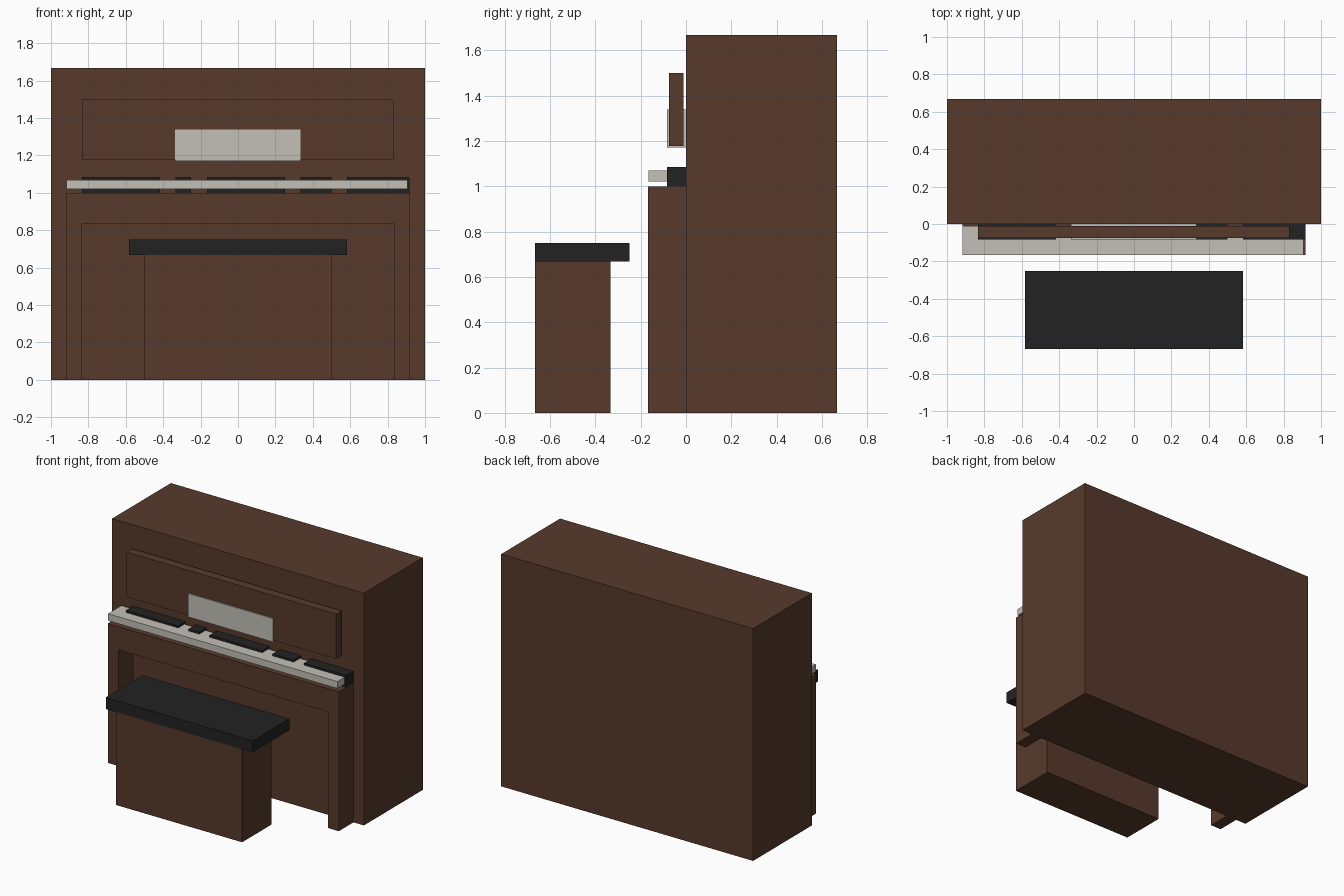
import bpy
import bmesh

if "Cube" in bpy.data.objects:
    bpy.data.objects.remove(bpy.data.objects["Cube"])


def material(name, color):
    m = bpy.data.materials.new(name)
    m.diffuse_color = (*color, 1.0)
    m.use_nodes = True
    m.node_tree.nodes["Principled BSDF"].inputs["Base Color"].default_value = m.diffuse_color
    return m


WOOD = material("dark brown wood", (0.095, 0.042, 0.025))
IVORY = material("ivory white", (0.54, 0.525, 0.475))
BLACK = material("soft black", (0.016, 0.016, 0.016))


def finish(name, bm, mat):
    bmesh.ops.recalc_face_normals(bm, faces=bm.faces)
    mesh = bpy.data.meshes.new(name)
    bm.to_mesh(mesh)
    bm.free()
    mesh.materials.append(mat)
    obj = bpy.data.objects.new(name, mesh)
    bpy.context.collection.objects.link(obj)
    return obj


def box(name, x, y, z, mat):
    """Box from (min, max) ranges on each axis."""
    bm = bmesh.new()
    bmesh.ops.create_cube(bm, size=1)
    for v in bm.verts:
        v.co = [r[0] if c < 0 else r[1] for c, r in zip(v.co, (x, y, z))]
    return finish(name, bm, mat)


def extrude_y(name, profile, y0, y1, mat):
    """Extrude an x-z outline along y."""
    bm = bmesh.new()
    face = bm.faces.new([bm.verts.new((x, y0, z)) for x, z in profile])
    new = bmesh.ops.extrude_face_region(bm, geom=[face])["geom"]
    bmesh.ops.translate(bm, vec=(0, y1 - y0, 0),
                        verts=[g for g in new if isinstance(g, bmesh.types.BMVert)])
    return finish(name, bm, mat)


# Piano cabinet
box("cabinet", (-1, 1), (0, 0.667), (0, 1.667), WOOD)

# Keyboard desk: shelf and two legs around an open knee space
half = [(0.833, 0), (0.917, 0), (0.917, 1.0)]
inner = [(0.833, 0.833)]
outline = half + [(-x, z) for x, z in reversed(half)] + [(-x, z) for x, z in inner] + inner
extrude_y("keyboard_desk", outline, -0.167, 0, WOOD)

# White keys, floating slightly above the shelf
box("white_keys", (-0.917, 0.905), (-0.165, -0.012), (1.02, 1.07), IVORY)

# Groups of black keys
for i, span in enumerate([(-0.833, -0.417), (-0.333, -0.25), (-0.167, 0.25),
                          (0.333, 0.5), (0.583, 0.917)]):
    box(f"black_keys_{i + 1}", span, (-0.083, 0), (1.0, 1.085), BLACK)

# Upper front panel and music sheet
box("front_panel", (-0.833, 0.831), (-0.075, -0.012), (1.178, 1.5), WOOD)
box("music_sheet", (-0.337, 0.335), (-0.083, 0), (1.17, 1.338), IVORY)

# Stool
box("stool_base", (-0.5, 0.5), (-0.667, -0.333), (0, 0.667), WOOD)
box("stool_seat", (-0.583, 0.583), (-0.667, -0.25), (0.667, 0.75), BLACK)
